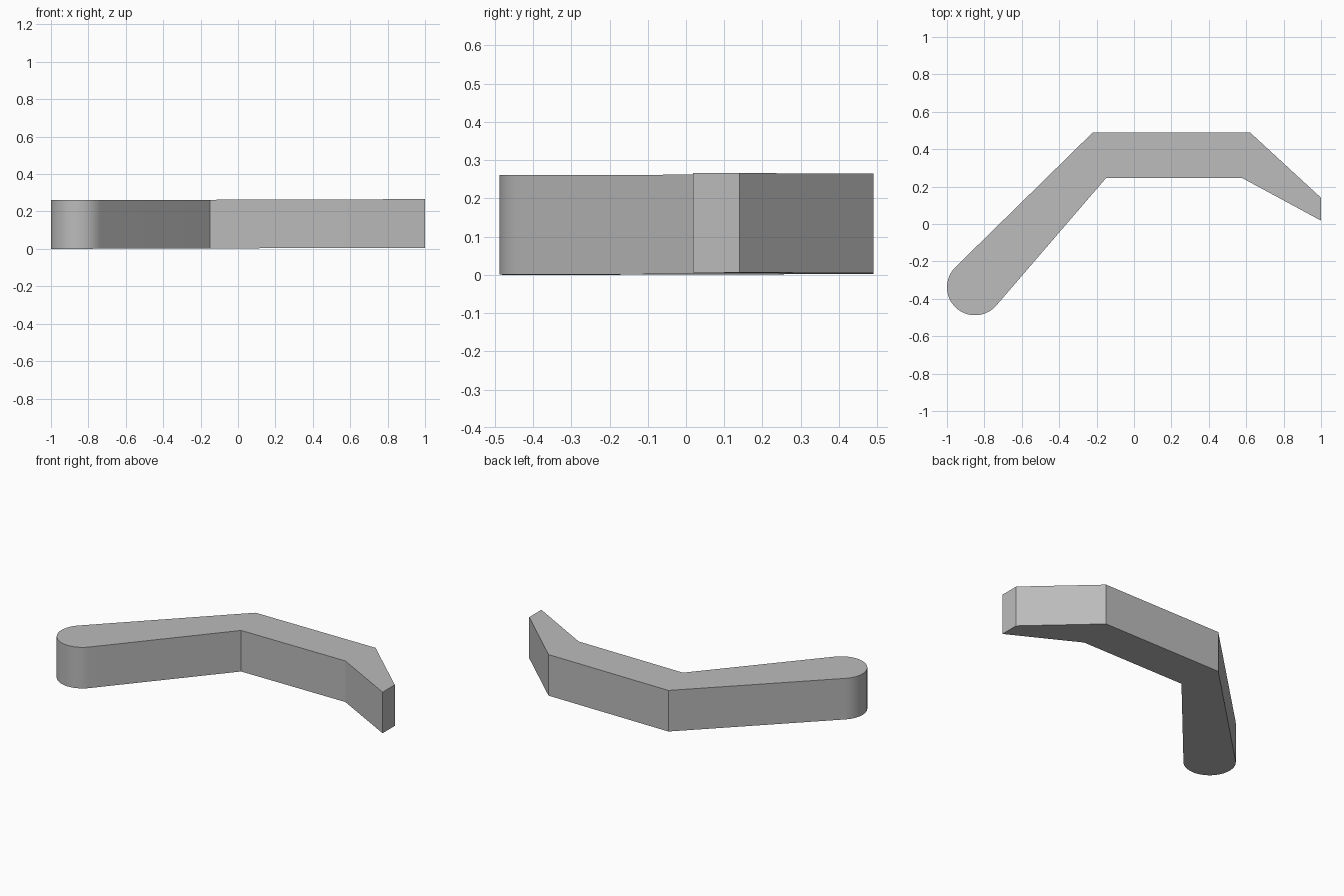
import bpy
import bmesh
from math import cos, sin, radians
from mathutils import Vector

if "Cube" in bpy.data.objects:
    bpy.data.objects.remove(bpy.data.objects["Cube"], do_unlink=True)

HEIGHT = 0.26
SLOPE = 0.003       # very slight rise towards the left end
STEPS = 32

# Plan outline: rounded grip end, straight middle, tapered tip
outline = [(-0.15, 0.245), (0.58, 0.245), (1, 0.018),
           (1, 0.14), (0.62, 0.49), (-0.22, 0.49)]
for i in range(STEPS + 1):
    a = radians(135 + (319 - 135) * i / STEPS)
    outline.append((-0.85 + 0.15 * cos(a), -0.338 + 0.15 * sin(a)))

# Extrude the outline into a solid bar
bm = bmesh.new()
base = bm.faces.new([bm.verts.new((x, y, SLOPE * (x + 1))) for x, y in outline])
top = bmesh.ops.extrude_face_region(bm, geom=[base], use_keep_orig=True)
top_verts = [g for g in top["geom"] if isinstance(g, bmesh.types.BMVert)]
bmesh.ops.translate(bm, verts=top_verts, vec=Vector((0, 0, HEIGHT)))
bmesh.ops.recalc_face_normals(bm, faces=bm.faces)
mesh = bpy.data.meshes.new("bent_handle")
bm.to_mesh(mesh)
bm.free()
handle = bpy.data.objects.new("bent_handle", mesh)
bpy.context.collection.objects.link(handle)

# Plain grey finish
grey = bpy.data.materials.new("plain_grey")
grey.use_nodes = True
color = (0.5, 0.5, 0.5, 1)
grey.diffuse_color = color
grey.node_tree.nodes["Principled BSDF"].inputs["Base Color"].default_value = color
mesh.materials.append(grey)

# Smooth the rounded end, keep the corners sharp
bpy.context.view_layer.objects.active = handle
handle.select_set(True)
bpy.ops.object.shade_smooth_by_angle(angle=radians(20))
